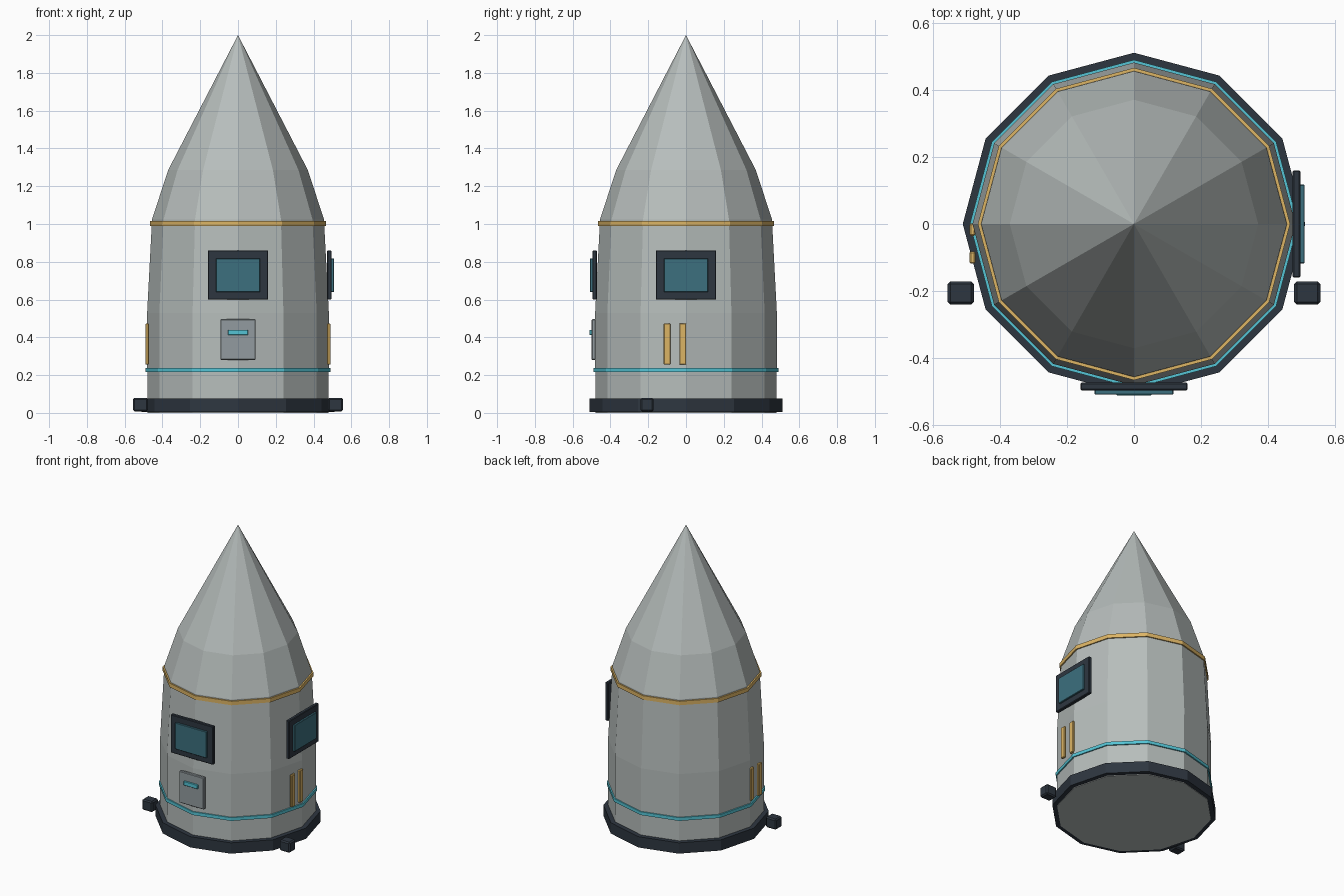
import bpy, bmesh
from math import sin, cos, pi

if "Cube" in bpy.data.objects:
    bpy.data.objects.remove(bpy.data.objects["Cube"], do_unlink=True)


def material(name, rgb):
    m = bpy.data.materials.new(name)
    m.use_nodes = True
    m.diffuse_color = (*rgb, 1)
    bsdf = m.node_tree.nodes["Principled BSDF"]
    bsdf.inputs["Base Color"].default_value = (*rgb, 1)
    bsdf.inputs["Roughness"].default_value = 0.7
    return m


HULL = material("hull grey", (0.47, 0.51, 0.50))
PANEL = material("panel grey", (0.29, 0.33, 0.35))
DARK = material("dark slate", (0.027, 0.037, 0.051))
GLASS = material("blue glass", (0.045, 0.16, 0.21))
GOLD = material("gold trim", (0.72, 0.46, 0.13))
TEAL = material("teal trim", (0.09, 0.55, 0.66))
SIDES = 12


def finish(name, bm, mat):
    bmesh.ops.recalc_face_normals(bm, faces=bm.faces)
    mesh = bpy.data.meshes.new(name)
    bm.to_mesh(mesh)
    bm.free()
    mesh.materials.append(mat)
    obj = bpy.data.objects.new(name, mesh)
    bpy.context.collection.objects.link(obj)
    return obj


def lathe(name, profile, mat, closed=False):
    """Faceted solid from (radius, height) points; zero radius makes a tip."""
    bm = bmesh.new()
    rings = []
    for r, z in profile:
        if r == 0:
            rings.append([bm.verts.new((0, 0, z))] * SIDES)
        else:
            rings.append([bm.verts.new((r * cos(2 * pi * i / SIDES),
                                        r * sin(2 * pi * i / SIDES), z))
                          for i in range(SIDES)])
    pairs = list(zip(rings, rings[1:]))
    if closed:
        pairs.append((rings[-1], rings[0]))
    for a, b in pairs:
        for i in range(SIDES):
            j = (i + 1) % SIDES
            bm.faces.new(dict.fromkeys((a[i], a[j], b[j], b[i])))
    if not closed:
        bm.faces.new(rings[0])
    return finish(name, bm, mat)


def band(name, inner, outer, low, high, mat):
    return lathe(name, [(inner, low), (outer, low), (outer, high), (inner, high)],
                 mat, closed=True)


def box(name, x, y, z, mat, bevel=0.004):
    """Bevelled box from (min, max) ranges."""
    bm = bmesh.new()
    bmesh.ops.create_cube(bm, size=1)
    for v in bm.verts:
        v.co = [(lo + hi) / 2 + c * (hi - lo)
                for c, (lo, hi) in zip(v.co, (x, y, z))]
    obj = finish(name, bm, mat)
    mod = obj.modifiers.new("edge bevel", "BEVEL")
    mod.width = bevel
    mod.segments = 1
    return obj


# Hull with pointed roof, and the bands around it
lathe("hull", [(0.48, 0), (0.481, 0.53), (0.455, 1.025), (0.37, 1.285), (0, 2)], HULL)
band("base_ring", 0.475, 0.51, 0.004, 0.077, DARK)
band("lower_band", 0.47, 0.489, 0.216, 0.238, TEAL)
band("upper_band", 0.445, 0.465, 0.99, 1.017, GOLD)

# Windows on the front and on the left side
box("front_window_frame", (-0.16, 0.16), (-0.496, -0.472), (0.6, 0.86), DARK)
box("front_window_glass", (-0.117, 0.117), (-0.508, -0.49), (0.64, 0.818), GLASS, 0.002)
box("left_window_frame", (0.472, 0.496), (-0.16, 0.16), (0.6, 0.86), DARK)
box("left_window_glass", (0.49, 0.508), (-0.117, 0.117), (0.64, 0.818), GLASS, 0.002)

# Hatch with its handle
box("hatch", (-0.093, 0.093), (-0.5, -0.478), (0.28, 0.496), PANEL)
box("hatch_handle", (-0.052, 0.052), (-0.51, -0.495), (0.412, 0.44), TEAL, 0.002)

# Vent bars and foot blocks on both sides
for side, sign in (("left", 1), ("right", -1)):
    def span(a, b):
        return tuple(sorted((sign * a, sign * b)))
    for label, y in (("front", -0.1), ("rear", -0.017)):
        box(f"{side}_{label}_vent_bar", span(0.472, 0.49), (y - 0.018, y + 0.018),
            (0.255, 0.474), GOLD)
    box(f"{side}_foot_block", span(0.477, 0.555), (-0.24, -0.171),
        (0.008, 0.08), DARK, 0.008)
